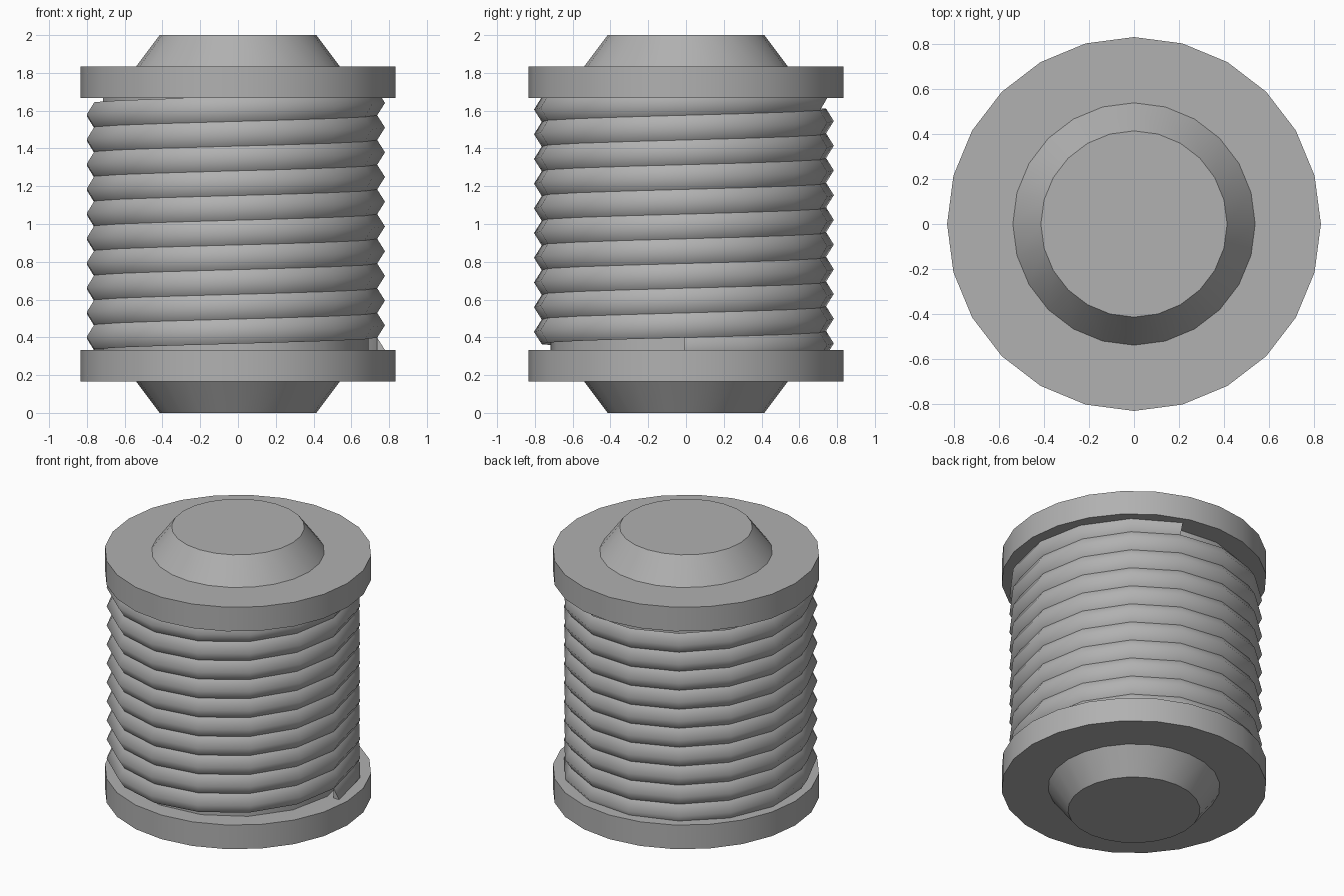
import bpy, bmesh
from math import sin, cos, pi, radians

if "Cube" in bpy.data.objects:
    bpy.data.objects.remove(bpy.data.objects["Cube"])

# Darker grey for every part
grey = bpy.data.materials.new("dark_grey")
grey.diffuse_color = (0.44, 0.44, 0.44, 1)
grey.use_nodes = True
grey.node_tree.nodes["Principled BSDF"].inputs["Base Color"].default_value = grey.diffuse_color


def finish(bm, name, angle):
    bmesh.ops.recalc_face_normals(bm, faces=bm.faces)
    mesh = bpy.data.meshes.new(name)
    bm.to_mesh(mesh)
    bm.free()
    mesh.materials.append(grey)
    ob = bpy.data.objects.new(name, mesh)
    bpy.context.collection.objects.link(ob)
    bpy.ops.object.select_all(action='DESELECT')
    ob.select_set(True)
    bpy.context.view_layer.objects.active = ob
    bpy.ops.object.shade_smooth_by_angle(angle=radians(angle))
    return ob


def lathe(name, profile, sides, cx=0, cy=0):
    """Closed revolved solid from (radius, z) points."""
    bm = bmesh.new()
    rings = [[bm.verts.new((cx + r * cos(2 * pi * i / sides),
                            cy + r * sin(2 * pi * i / sides), z))
              for i in range(sides)] for r, z in profile]
    for a, b in zip(rings, rings[1:]):
        for i in range(sides):
            j = (i + 1) % sides
            bm.faces.new((a[i], a[j], b[j], b[i]))
    bm.faces.new(rings[0])
    bm.faces.new(rings[-1])
    return finish(bm, name, 30)


def helix_thread(name, r_in, r_out, z0, z1, sides, steps, cx, cy):
    """Triangular ridge swept up a right-handed helix, capped at both ends."""
    bm = bmesh.new()
    half = (z1 - z0) * sides / steps / 2
    profile = [(r_in, -half), (r_out, 0), (r_in, half)]
    rings = []
    for i in range(steps + 1):
        a = 2 * pi * i / sides
        z = z0 + (z1 - z0) * i / steps
        rings.append([bm.verts.new((cx + r * cos(a), cy + r * sin(a), z + dz))
                      for r, dz in profile])
    for a, b in zip(rings, rings[1:]):
        for k in range(3):
            m = (k + 1) % 3
            bm.faces.new((a[k], a[m], b[m], b[k]))
    bm.faces.new(rings[0])
    bm.faces.new(rings[-1])
    return finish(bm, name, 72)


R, HUB, TIP = 0.833, 0.54, 0.415
CX, CY = -0.02, -0.011

# Matching flanges with tapered hubs, bottom and top
end_profile = [(TIP, 0), (HUB, 0.167), (R, 0.167), (R, 0.333)]
lathe("bottom_flange", end_profile, 24)
lathe("top_flange", [(r, 2 - z) for r, z in end_profile], 24)

# Core and the wound ridge around it
lathe("core", [(0.71, 0.3), (0.71, 1.7)], 15, CX, CY)
helix_thread("wound_thread", 0.757, 0.798, 0.333, 1.667, 15, 153, CX, CY)
